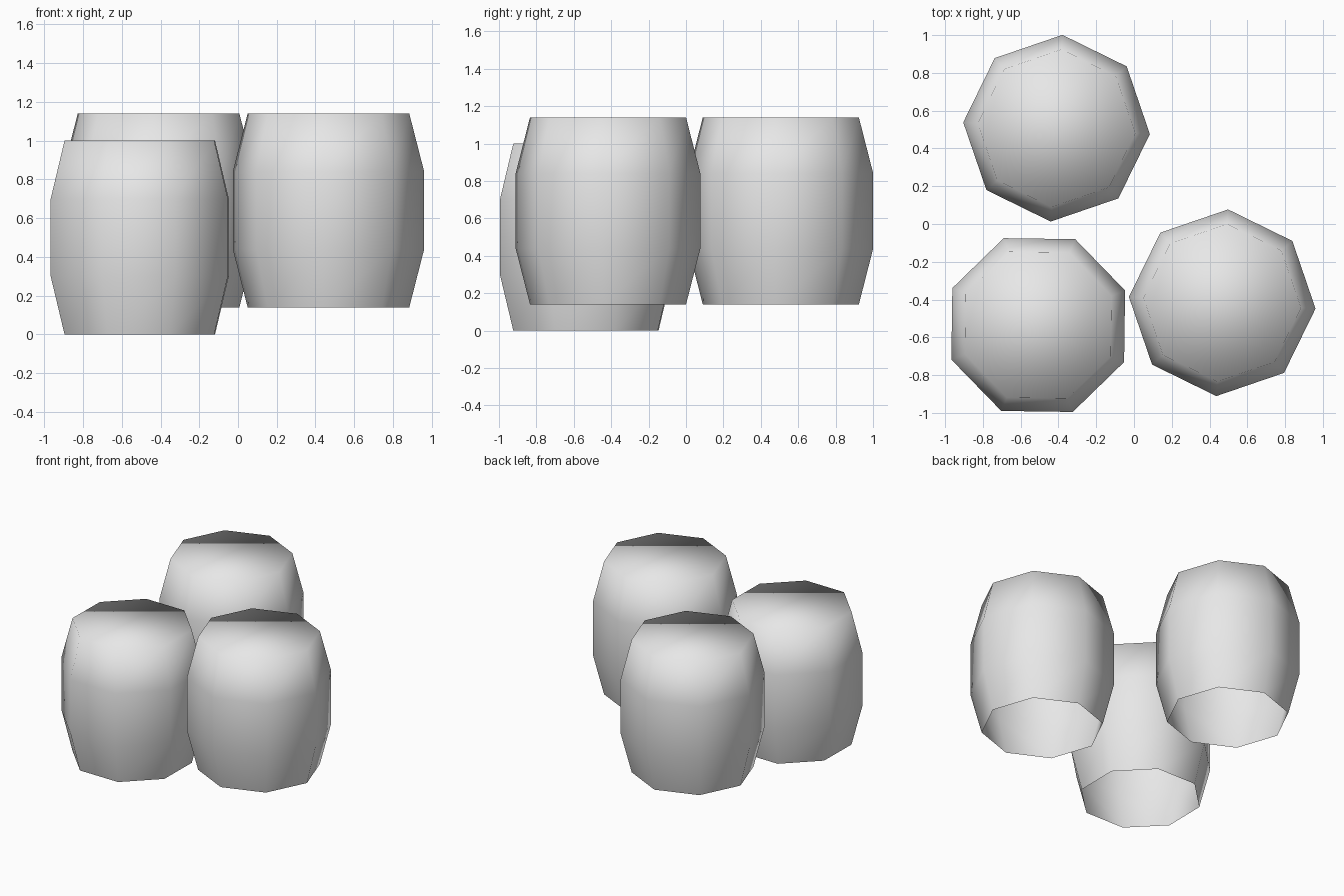
import bpy, bmesh
from math import cos, sin, radians, tau

if "Cube" in bpy.data.objects:
    bpy.data.objects.remove(bpy.data.objects["Cube"], do_unlink=True)

SIDES = 8
PROFILE = [(0.418, 0.0), (0.495, 0.3), (0.495, 0.7), (0.418, 1.0)]  # radius, height

grey = bpy.data.materials.new("plain_grey")
grey.use_nodes = True
grey.diffuse_color = (0.8, 0.8, 0.8, 1)
grey.node_tree.nodes["Principled BSDF"].inputs["Base Color"].default_value = (0.8, 0.8, 0.8, 1)


def barrel(name, location, turn):
    """Eight-sided bulging barrel with a closed top and an open bottom."""
    bm = bmesh.new()
    rings = [[bm.verts.new((r * cos(tau * i / SIDES), r * sin(tau * i / SIDES), z))
              for i in range(SIDES)] for r, z in PROFILE]
    # staves between neighbouring rings
    for low, high in zip(rings, rings[1:]):
        for i in range(SIDES):
            j = (i + 1) % SIDES
            bm.faces.new((low[i], low[j], high[j], high[i]))
    # lid
    bm.faces.new(rings[-1])
    for face in bm.faces:
        face.smooth = True
    mesh = bpy.data.meshes.new(name)
    bm.to_mesh(mesh)
    bm.free()
    mesh.materials.append(grey)
    obj = bpy.data.objects.new(name, mesh)
    obj.location = location
    obj.rotation_euler.z = radians(turn)
    bpy.context.collection.objects.link(obj)


barrel("front_right_barrel", (-0.507, -0.535, 0), 21.7)
barrel("back_barrel", (-0.41, 0.507, 0.14), -3.6)
barrel("left_barrel", (0.467, -0.417, 0.14), -3.6)
